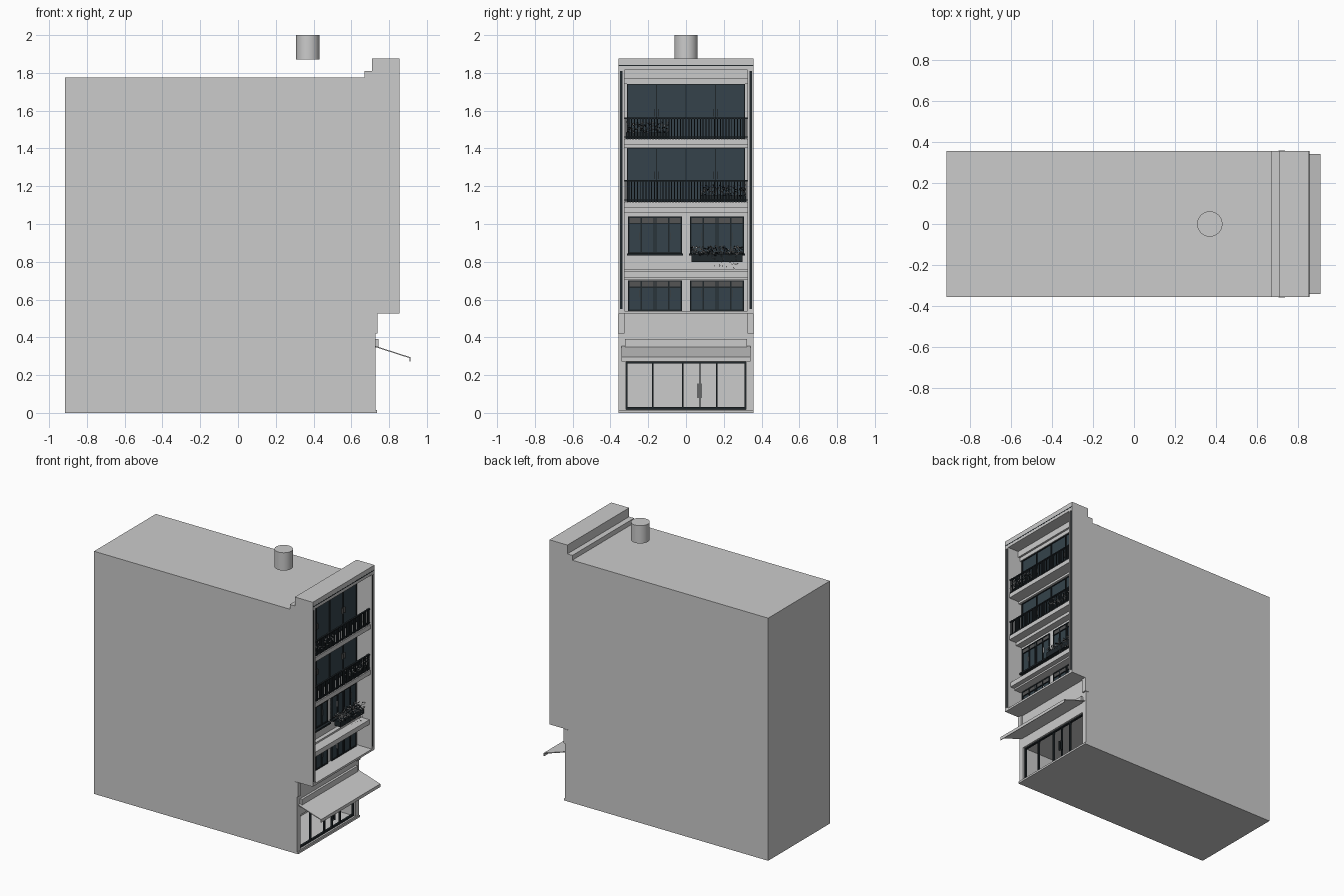
import bpy, bmesh, math, random
from mathutils import Vector

random.seed(4)
if "Cube" in bpy.data.objects:
    bpy.data.objects.remove(bpy.data.objects["Cube"])


def material(name, r, g, b):
    m = bpy.data.materials.new(name)
    m.use_nodes = True
    m.diffuse_color = (r, g, b, 1)
    m.node_tree.nodes["Principled BSDF"].inputs["Base Color"].default_value = (r, g, b, 1)
    return m


WALL = material("light grey render", 0.6, 0.6, 0.6)
GLASS = material("blue grey glass", 0.035, 0.055, 0.07)
FRAME = material("dark metal", 0.014, 0.02, 0.024)
BLIND = material("transom grey", 0.09, 0.09, 0.09)


def finish(name, bm, mat):
    bmesh.ops.recalc_face_normals(bm, faces=bm.faces)
    mesh = bpy.data.meshes.new(name)
    bm.to_mesh(mesh)
    bm.free()
    mesh.materials.append(mat)
    ob = bpy.data.objects.new(name, mesh)
    bpy.context.collection.objects.link(ob)
    return ob


def boxes(name, mat, spans):
    """One object from boxes given as (x0, x1, y0, y1, z0, z1)."""
    bm = bmesh.new()
    for x0, x1, y0, y1, z0, z1 in spans:
        for v in bmesh.ops.create_cube(bm, size=1)["verts"]:
            v.co = Vector(((x0 + x1) / 2 + v.co.x * (x1 - x0),
                           (y0 + y1) / 2 + v.co.y * (y1 - y0),
                           (z0 + z1) / 2 + v.co.z * (z1 - z0)))
    return finish(name, bm, mat)


def extrude_xz(name, mat, outline, half):
    """Extrude a side outline across the width of the building."""
    bm = bmesh.new()
    face = bm.faces.new([bm.verts.new((x, -half, z)) for x, z in outline])
    new = bmesh.ops.extrude_face_region(bm, geom=[face])["geom"]
    bmesh.ops.translate(bm, vec=(0, 2 * half, 0),
                        verts=[v for v in new if isinstance(v, bmesh.types.BMVert)])
    return finish(name, bm, mat)


def cut(target, spans):
    for span in spans:
        cutter = boxes("cutter", WALL, [span])
        cutter.hide_render = True
        mod = target.modifiers.new("cut", "BOOLEAN")
        mod.operation, mod.object, mod.solver = "DIFFERENCE", cutter, "EXACT"
        bpy.context.view_layer.objects.active = target
        bpy.ops.object.modifier_apply(modifier=mod.name)
        bpy.data.objects.remove(cutter)


W = 0.357      # half width of the building
N = 0.326      # half width of the facade niche
BACK = 0.735   # niche back wall
FRONT = 0.855  # upper facade plane
SHOP = 0.728   # ground floor plane

# Main body with facade niche, shop room and jamb grooves
body = extrude_xz("building_body", WALL, [
    (-0.915, 0), (SHOP, 0), (SHOP, 0.525), (FRONT, 0.525), (FRONT, 1.875),
    (0.71, 1.875), (0.71, 1.81), (0.67, 1.81), (0.67, 1.775), (-0.915, 1.775)], W)
cut(body, [(BACK, 1, -N, N, 0.54, 1.815),
           (0.43, 1, -0.318, 0.318, 0.018, 0.27),
           (FRONT - 0.012, 1, -0.35, -0.335, 0.55, 1.81),
           (FRONT - 0.012, 1, 0.335, 0.35, 0.55, 1.81)])
boxes("jamb_strips", FRAME, [(FRONT - 0.012, FRONT - 0.006, s * 0.3425 - 0.0075,
                              s * 0.3425 + 0.0075, 0.55, 1.81) for s in (-1, 1)])
boxes("parapet_joint", FRAME, [(FRONT, FRONT + 0.001, -W, W, 1.836, 1.842)])
boxes("plinth", WALL, [(0.7, 0.737, -W, W, 0, 0.014)])
boxes("side_brackets", WALL, [(0.705, 0.738, min(s * 0.326, s * 0.36), max(s * 0.326, s * 0.36),
                               0.42, 0.525) for s in (-1, 1)])

# Roof tank floats above the flat roof
bm = bmesh.new()
bmesh.ops.create_cone(bm, cap_ends=True, segments=32, radius1=0.062, radius2=0.062, depth=0.13)
bmesh.ops.translate(bm, vec=(0.37, 0, 1.935), verts=bm.verts)
tank = finish("roof_cylinder", bm, WALL)
bpy.context.view_layer.objects.active = tank
tank.select_set(True)
bpy.ops.object.shade_smooth_by_angle()
tank.select_set(False)

# Floor slabs, stepped beams and ledges inside the niche
boxes("balcony_slabs", WALL, [(BACK, 0.845, -N, N, z - 0.032, z) for z in (1.45, 1.117)])
boxes("stepped_beams", WALL, [(BACK, BACK + d, -N, N, a, b) for d, a, b in (
    (0.03, 1.77, 1.815), (0.015, 1.742, 1.77), (0.025, 1.402, 1.42),
    (0.05, 1.062, 1.09), (0.03, 0.75, 0.762))])
boxes("window_ledge", WALL, [(BACK, 0.835, -N, N, 0.715, 0.75),
                             (BACK, 0.80, -N, N, 0.703, 0.715)])


def glazing(name, y0, y1, z0, z1, splits, x=BACK, bar=0.007):
    """Glass plate with a metal border and vertical bars at the given fractions."""
    boxes(name + "_glass", GLASS, [(x, x + 0.004, y0, y1, z0, z1)])
    f = x + 0.01
    spans = [(x, f, y0, y1, z0, z0 + bar), (x, f, y0, y1, z1 - bar, z1)]
    for t in [0, 1] + splits:
        y = y0 + bar / 2 + t * (y1 - y0 - bar)
        spans.append((x, f, y - bar / 2, y + bar / 2, z0, z1))
    boxes(name + "_frame", FRAME, spans)


def railing(name, z):
    """Handrail, bottom rail and upright bars along a balcony edge."""
    x, top = 0.835, z + 0.115
    spans = [(x - 0.006, x + 0.006, -N, N, top - 0.008, top),
             (x - 0.004, x + 0.004, -N, N, z + 0.008, z + 0.014)]
    count = 42
    for i in range(count + 1):
        y = -0.318 + 0.636 * i / count
        spans.append((x - 0.003, x + 0.003, y - 0.0025, y + 0.0025, z, top))
    boxes(name, FRAME, spans)


def foliage(name, mat, count, xr, yr, zr, size):
    """Scatter small tilted leaves through a box."""
    bm = bmesh.new()
    for _ in range(count):
        c = Vector([random.uniform(*r) for r in (xr, yr, zr)])
        a = Vector([random.uniform(-1, 1) for _ in range(3)]).normalized() * size
        b = a.orthogonal().normalized() * size * 0.5
        bm.faces.new([bm.verts.new(c + v) for v in (a, b, -a, -b)])
    return finish(name, bm, mat)


# Two balcony storeys: sliding doors, handles, railing, planter
for name, z, top, p0, p1 in (("upper", 1.45, 1.742, -0.315, -0.09),
                             ("lower", 1.117, 1.402, 0.08, 0.315)):
    glazing(name + "_balcony_doors", -0.313, 0.313, z, top, [0.25, 0.5, 0.75], bar=0.005)
    boxes(name + "_door_handles", BLIND, [
        (BACK, BACK + 0.016, s * 0.156 + d - 0.0015, s * 0.156 + d + 0.0015, z + 0.12, z + 0.16)
        for s in (-1, 1) for d in (-0.012, 0.012)])
    railing(name + "_railing", z)
    boxes(name + "_planter", FRAME, [(0.80, 0.83, p0, p1, z, z + 0.035)])
    foliage(name + "_planter_leaves", WALL, 160, (0.80, 0.845), (p0, p1),
            (z + 0.035, z + 0.09), 0.007)
    foliage(name + "_planter_shade", FRAME, 90, (0.80, 0.845), (p0, p1),
            (z + 0.03, z + 0.09), 0.008)

# Two storeys of paired windows with transoms and sills
for level, z0, z1 in (("second", 0.845, 1.04), ("first", 0.54, 0.702)):
    for side, s in (("right", -1), ("left", 1)):
        y0, y1 = s * 0.164 - 0.143, s * 0.164 + 0.143
        name = level + "_floor_" + side + "_window"
        glazing(name, y0, y1, z0, z1, [0.24, 0.48, 0.52, 0.76])
        boxes(name + "_transom", BLIND, [(BACK, BACK + 0.007, y0 + 0.007, y1 - 0.007,
                                          z1 - 0.034, z1 - 0.007)])
        boxes(name + "_transom_bar", FRAME, [(BACK, BACK + 0.011, y0, y1, z1 - 0.04, z1 - 0.034)])
        boxes(name + "_mullions", WALL, [
            (BACK, BACK + 0.012, y - 0.0012, y + 0.0012, z0 + 0.07, z0 + 0.11)
            for y in (y0 + 0.062, y1 - 0.062)])
        if level == "second":
            boxes(name + "_sill", FRAME, [(BACK, BACK + 0.03, y0 - 0.006, y1 + 0.006,
                                           z0 - 0.012, z0)])

# Window flower box
boxes("flower_box", FRAME, [(0.76, 0.81, 0.03, 0.298, 0.80, 0.84)])
foliage("flower_box_blooms", WALL, 170, (0.755, 0.82), (0.03, 0.30), (0.835, 0.885), 0.008)
foliage("flower_box_leaves", FRAME, 90, (0.755, 0.82), (0.03, 0.30), (0.83, 0.88), 0.009)
foliage("flower_box_trailing", WALL, 30, (0.812, 0.82), (0.10, 0.28), (0.765, 0.84), 0.006)

# Sloped awning with a front lip, and the box it hangs from
extrude_xz("awning", WALL, [(0.725, 0.355), (0.912, 0.295), (0.912, 0.272), (0.908, 0.272),
                            (0.908, 0.290), (0.725, 0.349)], 0.342)
boxes("awning_box", WALL, [(0.72, 0.745, -0.322, 0.322, 0.345, 0.39)])

# Shopfront frame and door pulls
x0, x1 = 0.70, 0.715
uprights = [(x0, x1, y - 0.004, y + 0.004, 0.018, 0.27)
            for y in (-0.314, -0.175, -0.016, 0.164, 0.314)]
boxes("shop_frame", FRAME, uprights + [(x0, x1, 0.072, 0.076, 0.018, 0.27),
                                       (x0, x1, -0.318, 0.318, 0.018, 0.03),
                                       (x0, x1, -0.318, 0.318, 0.262, 0.27)])
boxes("shop_door_pulls", FRAME, [(x1, x1 + 0.012, y - 0.002, y + 0.002, 0.08, 0.155)
                                 for y in (0.064, 0.084)])
